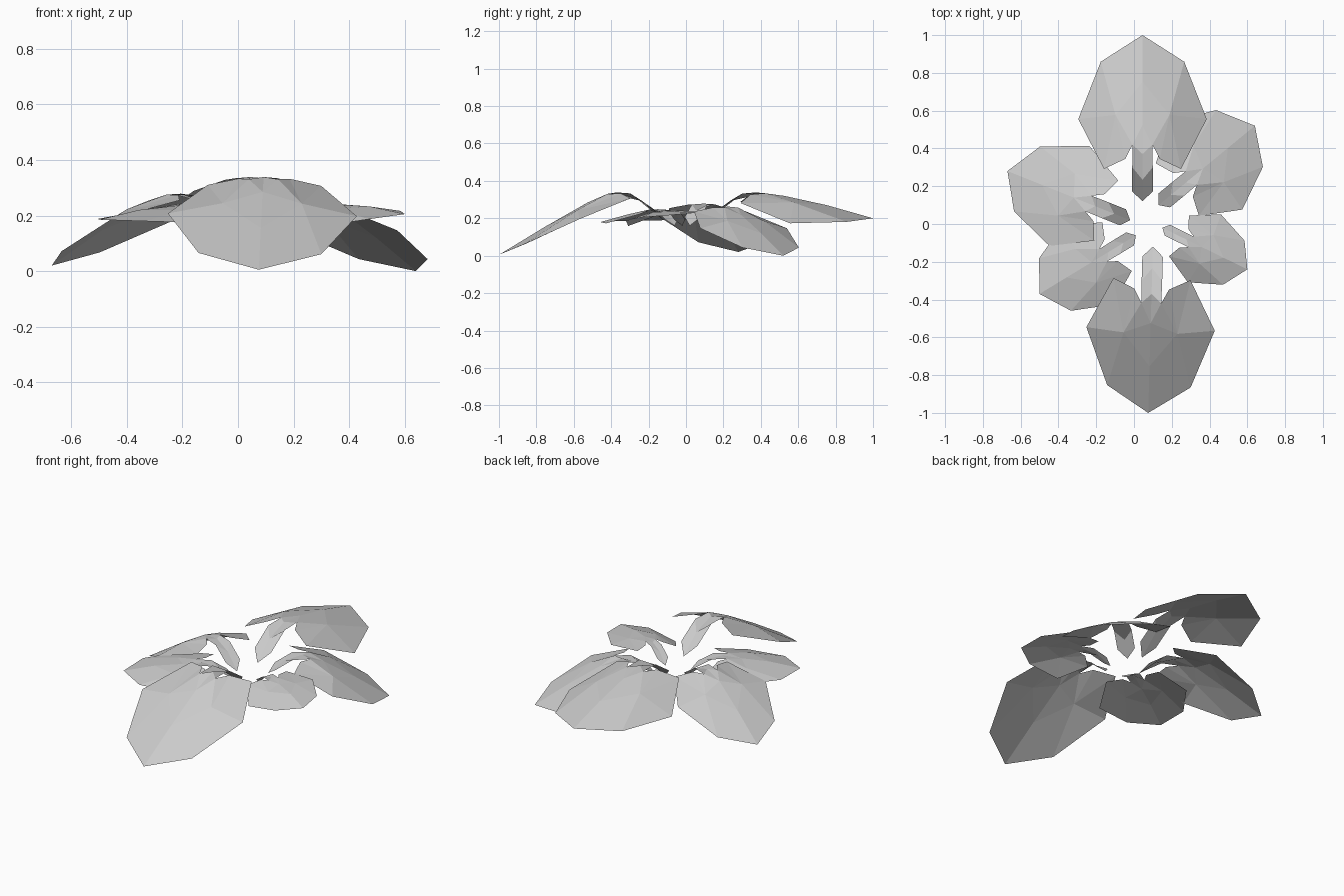
import bpy
from mathutils import Vector

if "Cube" in bpy.data.objects:
    bpy.data.objects.remove(bpy.data.objects["Cube"])

# Half of one leaf in (across, along) units: blade rim, inner point, stem rows
LOBE, INNER, NOTCH = (.6, .195), (.27, .255), (.155, .34)
WIDE, SHOULDER, CHEEK = (1, .495), (.65, .84), (.42, .52)
JOINT, RIDGE, TIP = (0, .46), (0, .72), (0, 1)
STEM_MID = [(0, 0), (0, .13), (0, .285)]
STEM_SIDE = [(.16, .06), (.16, .205), NOTCH]

HALF_FACES = [
    # Blade, fanned round the cheek point
    (CHEEK, LOBE, INNER), (CHEEK, INNER, NOTCH), (CHEEK, NOTCH, JOINT),
    (CHEEK, JOINT, RIDGE), (CHEEK, RIDGE, TIP, SHOULDER),
    (CHEEK, SHOULDER, WIDE), (CHEEK, WIDE, LOBE),
    # Folded stem running into the blade
    (STEM_MID[0], STEM_SIDE[0], STEM_SIDE[1], STEM_MID[1]),
    (STEM_MID[1], STEM_SIDE[1], STEM_SIDE[2], STEM_MID[2]),
    (STEM_MID[2], STEM_SIDE[2], JOINT),
]


def lerp_profile(profile, v):
    for (v0, z0), (v1, z1) in zip(profile, profile[1:]):
        if v <= v1:
            return z0 + (z1 - z0) * (v - v0) / (v1 - v0)
    return profile[-1][1]


def leaf(name, base, tip, half_width, heights, drops):
    """heights: base, stem top, joint, tip; drops: left and right rim."""
    base, along = Vector(base), Vector(tip) - Vector(base)
    across = Vector((along.y, -along.x)).normalized() * half_width
    zb, zs, zj, zt = heights
    profile = [(0, zb), (.06, zb + .4 * (zs - zb)), (.2, zs - .005),
               (.32, zs), (.46, zj), (.72, (zj + zt) / 2 + .01), (1, zt)]
    verts, faces, index = [], [], {}

    def vert(u, v):
        if (u, v) not in index:
            p = base + along * v + across * u
            z = lerp_profile(profile, v) - drops[u > 0] * u * u
            index[(u, v)] = len(verts)
            verts.append((p.x, p.y, max(z, 0)))
        return index[(u, v)]

    for side in (1, -1):
        for face in HALF_FACES:
            ids = [vert(side * u, v) for u, v in face]
            faces.append(ids[::-1] if side < 0 else ids)
    mesh = bpy.data.meshes.new(name)
    mesh.from_pydata(verts, [], faces)
    mesh.update()
    # Make the leaf tops face upwards
    if sum(p.normal.z * p.area for p in mesh.polygons) < 0:
        mesh.flip_normals()
    bpy.context.collection.objects.link(bpy.data.objects.new(name, mesh))


# Two large leaves
leaf("front_leaf", (.10, -.12), (.075, -1), .34, (.19, .34, .285, .005), (.07, .06))
leaf("back_leaf", (.045, .12), (.045, 1), .34, (.19, .34, .32, .20), (.12, .14))
# Four smaller side leaves
leaf("back_right_leaf", (.13, .10), (.64, .52), .30, (.16, .265, .22, 0), (.06, .06))
leaf("back_left_leaf", (-.02, .02), (-.67, .28), .285, (.16, .28, .255, .02), (.05, .06))
leaf("front_left_leaf", (.01, -.06), (-.50, -.37), .25, (.16, .25, .235, .185), (.06, .04))
leaf("front_right_leaf", (.15, -.02), (.60, -.24), .20, (.16, .245, .24, .205), (.01, .08))
